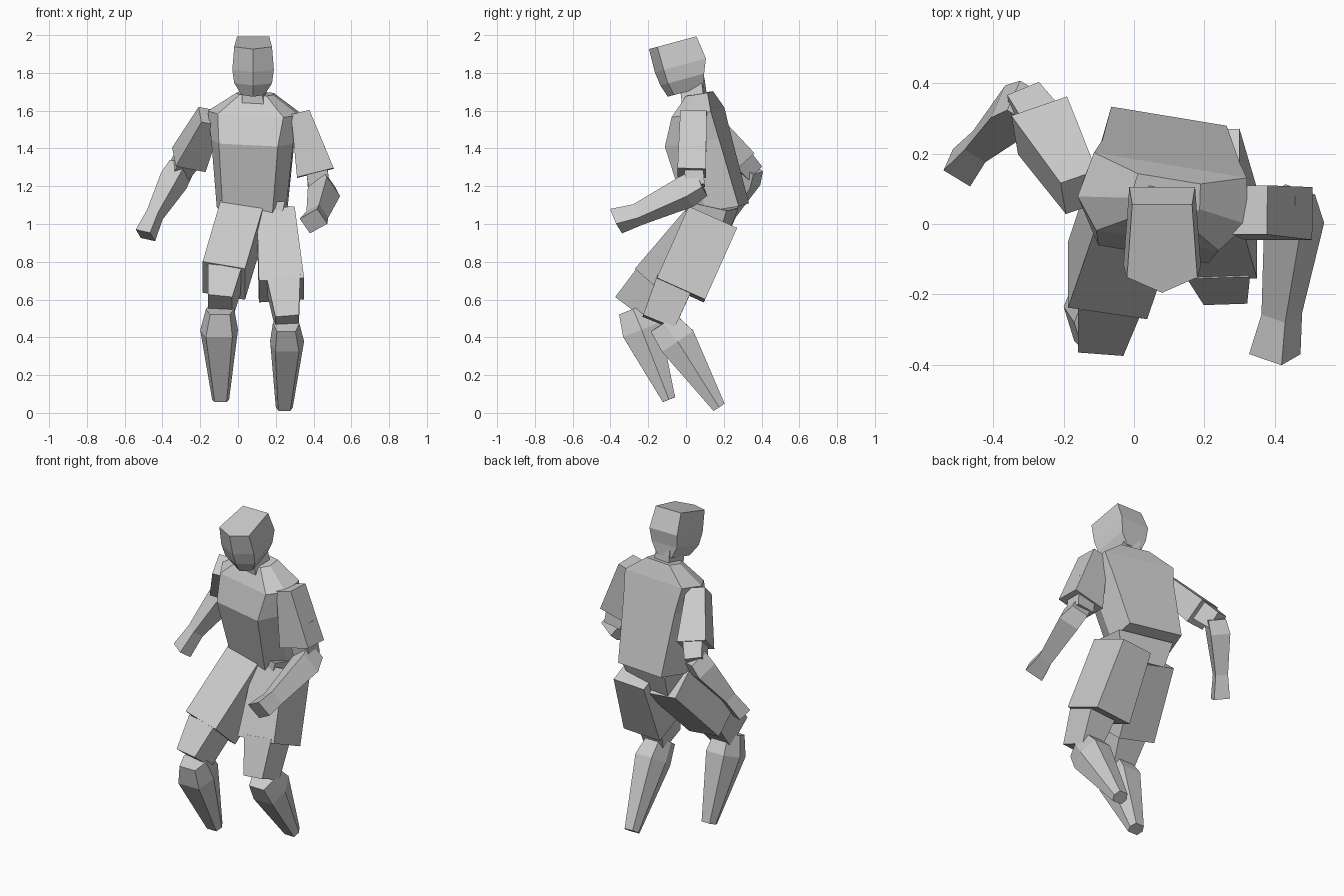
import bpy
import bmesh
from mathutils import Vector

cube = bpy.data.objects.get("Cube")
if cube:
    bpy.data.objects.remove(cube, do_unlink=True)

GREY = (0.6, 0.6, 0.6, 1.0)
grey = bpy.data.materials.new("plain_grey")
grey.use_nodes = True
grey.diffuse_color = GREY
grey.node_tree.nodes["Principled BSDF"].inputs["Base Color"].default_value = GREY

# Cross-sections as (side, front) pairs, counted in half-widths
BOX = [(-1, 1), (1, 1), (1, -1), (-1, -1)]
RIDGED = [(-1, .65), (0, 1), (1, .65), (.85, -1), (-.85, -1)]
CHEST = [(-.72, 1), (.72, 1), (1, .2), (.9, -1), (-.9, -1), (-1, .2)]
CALF = [(-.7, 1), (.7, 1), (1, 0), (.6, -1), (-.6, -1), (-1, 0)]


def loft(name, section, side, *rings):
    """Flat-faced part through rings (centre, half-width, half-depth), top to bottom."""
    axis = (Vector(rings[-1][0]) - Vector(rings[0][0])).normalized()
    side = Vector(side)
    side = (side - axis * side.dot(axis)).normalized()
    front = axis.cross(side)
    bm = bmesh.new()
    loops = [[bm.verts.new(Vector(c) + side * (w * s) + front * (d * f))
              for s, f in section] for c, w, d in rings]
    for upper, lower in zip(loops, loops[1:]):
        for i in range(len(section)):
            j = (i + 1) % len(section)
            bm.faces.new((upper[i], upper[j], lower[j], lower[i]))
    bm.faces.new(loops[0])
    bm.faces.new(loops[-1])
    bmesh.ops.recalc_face_normals(bm, faces=bm.faces)
    mesh = bpy.data.meshes.new(name)
    bm.to_mesh(mesh)
    bm.free()
    mesh.materials.append(grey)
    obj = bpy.data.objects.new(name, mesh)
    bpy.context.collection.objects.link(obj)
    return obj


ACROSS = (1, 0, 0)
TURNED = (.985, -.17, 0)

# Head and neck
loft("head", RIDGED, ACROSS,
     ((.08, -.07, 1.96), .1, .13),
     ((.08, -.03, 1.84), .11, .14),
     ((.08, -.02, 1.765), .1, .12),
     ((.08, 0, 1.7), .06, .1))
loft("neck", BOX, TURNED,
     ((.08, .03, 1.77), .05, .06),
     ((.09, .05, 1.62), .06, .06))

# Shirt body, leaning forward and turned slightly
loft("shirt", CHEST, TURNED,
     ((.09, .07, 1.69), .1, .06),
     ((.085, .06, 1.59), .245, .11),
     ((.08, .06, 1.44), .22, .15),
     ((.075, .165, 1.08), .185, .145))

# Left arm, bent forward
loft("left_sleeve", BOX, (.95, 0, .3),
     ((.33, .04, 1.59), .05, .07),
     ((.41, .03, 1.27), .1, .075))
loft("left_upper_arm", BOX, ACROSS,
     ((.4, .03, 1.4), .06, .05),
     ((.43, .05, 1.2), .055, .05))
loft("left_forearm", BOX, (.8, 0, .55),
     ((.44, .08, 1.22), .05, .06),
     ((.455, .0, 1.17), .06, .065),
     ((.42, -.255, 1.05), .04, .045),
     ((.4, -.37, 1.015), .055, .05))

# Right arm, swung back
loft("right_sleeve", BOX, (.9, .3, -.16),
     ((-.15, .09, 1.57), .055, .06),
     ((-.26, .28, 1.34), .085, .075))
loft("right_upper_arm", BOX, (.9, .3, -.16),
     ((-.24, .25, 1.39), .06, .06),
     ((-.31, .35, 1.28), .05, .05))
loft("right_forearm", BOX, (.8, -.5, -.2),
     ((-.3, .34, 1.3), .05, .055),
     ((-.34, .32, 1.23), .055, .06),
     ((-.44, .22, 1.05), .035, .035),
     ((-.49, .16, .94), .045, .04))

# Shorts
loft("shorts_seat", BOX, TURNED,
     ((.1, .14, 1.1), .17, .11),
     ((.09, .11, .96), .14, .09))
loft("left_shorts_leg", BOX, ACROSS,
     ((.2, .14, 1.03), .1, .14),
     ((.23, -.03, .65), .12, .14))
loft("right_shorts_leg", BOX, ACROSS,
     ((.02, .12, 1.02), .115, .13),
     ((-.075, -.16, .7), .115, .125))

# Knees
loft("left_knee", BOX, ACROSS,
     ((.24, -.06, .69), .09, .1),
     ((.26, -.145, .48), .062, .09))
loft("right_knee", BOX, ACROSS,
     ((-.07, -.17, .72), .09, .1),
     ((-.095, -.29, .56), .065, .1))

# Shins tapering to narrow feet
loft("left_shin", CALF, ACROSS,
     ((.255, -.12, .475), .07, .08),
     ((.26, -.045, .38), .09, .1),
     ((.245, .175, .03), .045, .035))
loft("right_shin", CALF, ACROSS,
     ((-.095, -.28, .55), .075, .08),
     ((-.1, -.235, .44), .1, .105),
     ((-.092, -.09, .07), .045, .035))
